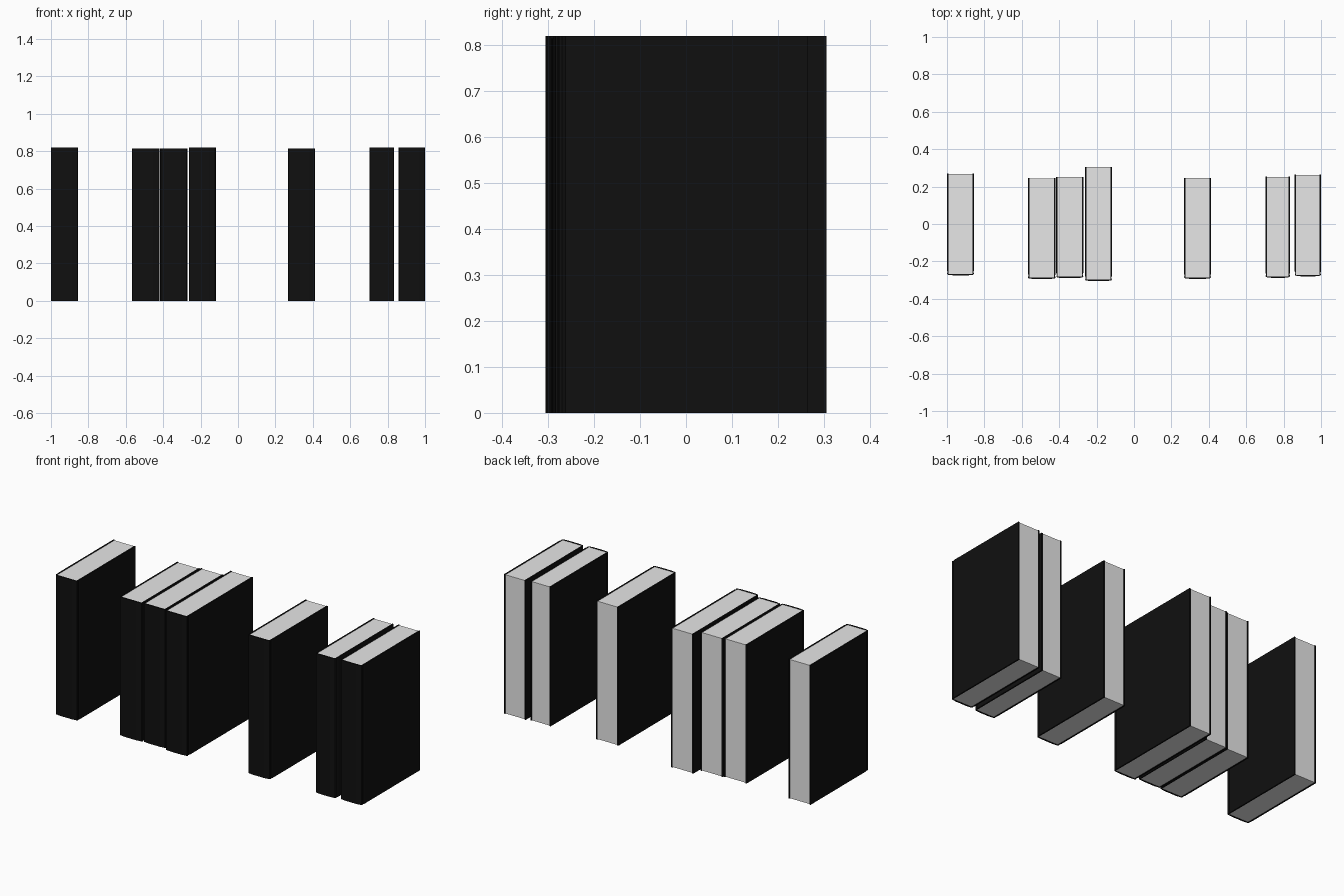
import bpy
import bmesh

cube = bpy.data.objects.get("Cube")
if cube:
    bpy.data.objects.remove(cube, do_unlink=True)


def flat_material(name, level):
    mat = bpy.data.materials.new(name)
    mat.use_nodes = True
    color = (level, level, level, 1)
    mat.diffuse_color = color
    mat.node_tree.nodes["Principled BSDF"].inputs["Base Color"].default_value = color
    return mat


black = flat_material("black_cover", 0.005)
paper = flat_material("paper", 0.8)


def extrude_outline(name, outline, z0, z1, mat):
    """Upright prism from a closed outline in x and y."""
    bm = bmesh.new()
    face = bm.faces.new([bm.verts.new((x, y, z0)) for x, y in outline])
    result = bmesh.ops.extrude_face_region(bm, geom=[face])
    top = [v for v in result["geom"] if isinstance(v, bmesh.types.BMVert)]
    bmesh.ops.translate(bm, verts=top, vec=(0, 0, z1 - z0))
    bmesh.ops.recalc_face_normals(bm, faces=bm.faces)
    mesh = bpy.data.meshes.new(name)
    bm.to_mesh(mesh)
    bm.free()
    mesh.materials.append(mat)
    obj = bpy.data.objects.new(name, mesh)
    bpy.context.collection.objects.link(obj)
    return obj


def mirrored(half, cx):
    """Close a right-hand half outline by mirroring it about cx."""
    return [(cx + x, y) for x, y in half] + [(cx - x, y) for x, y in reversed(half)]


BOARD = 0.008
GROOVE = 0.004
REVEAL = 0.002


def book(label, x0, x1, spine, fore, height):
    cx, half = (x0 + x1) / 2, (x1 - x0) / 2
    inner = half - BOARD
    # Wraparound cover: bowed spine, hinge grooves and two boards
    cover = [
        (half * 0.5, spine),
        (half - GROOVE, spine + GROOVE),
        (half, spine + 0.01),
        (half - GROOVE, spine + 0.018),
        (half, spine + 0.028),
        (half, fore),
        (inner, fore),
        (inner, spine + BOARD),
    ]
    extrude_outline(label + "_cover", mirrored(cover, cx), 0, height, black)
    # Page block, set just inside the cover
    block = inner + 0.001
    pages = [(block, spine + BOARD - 0.001), (block, fore - REVEAL)]
    extrude_outline(label + "_pages", mirrored(pages, cx), REVEAL, height - REVEAL, paper)


# Row of books: left edge, right edge, spine, fore edge, height
books = [
    (-1.0, -0.855, -0.275, 0.27, 0.82),
    (-0.567, -0.419, -0.295, 0.245, 0.815),
    (-0.416, -0.271, -0.29, 0.252, 0.815),
    (-0.262, -0.118, -0.306, 0.306, 0.82),
    (0.267, 0.412, -0.294, 0.247, 0.815),
    (0.703, 0.835, -0.288, 0.254, 0.82),
    (0.859, 1.0, -0.28, 0.264, 0.82),
]
for number, size in enumerate(books, 1):
    book(f"book_{number}", *size)
